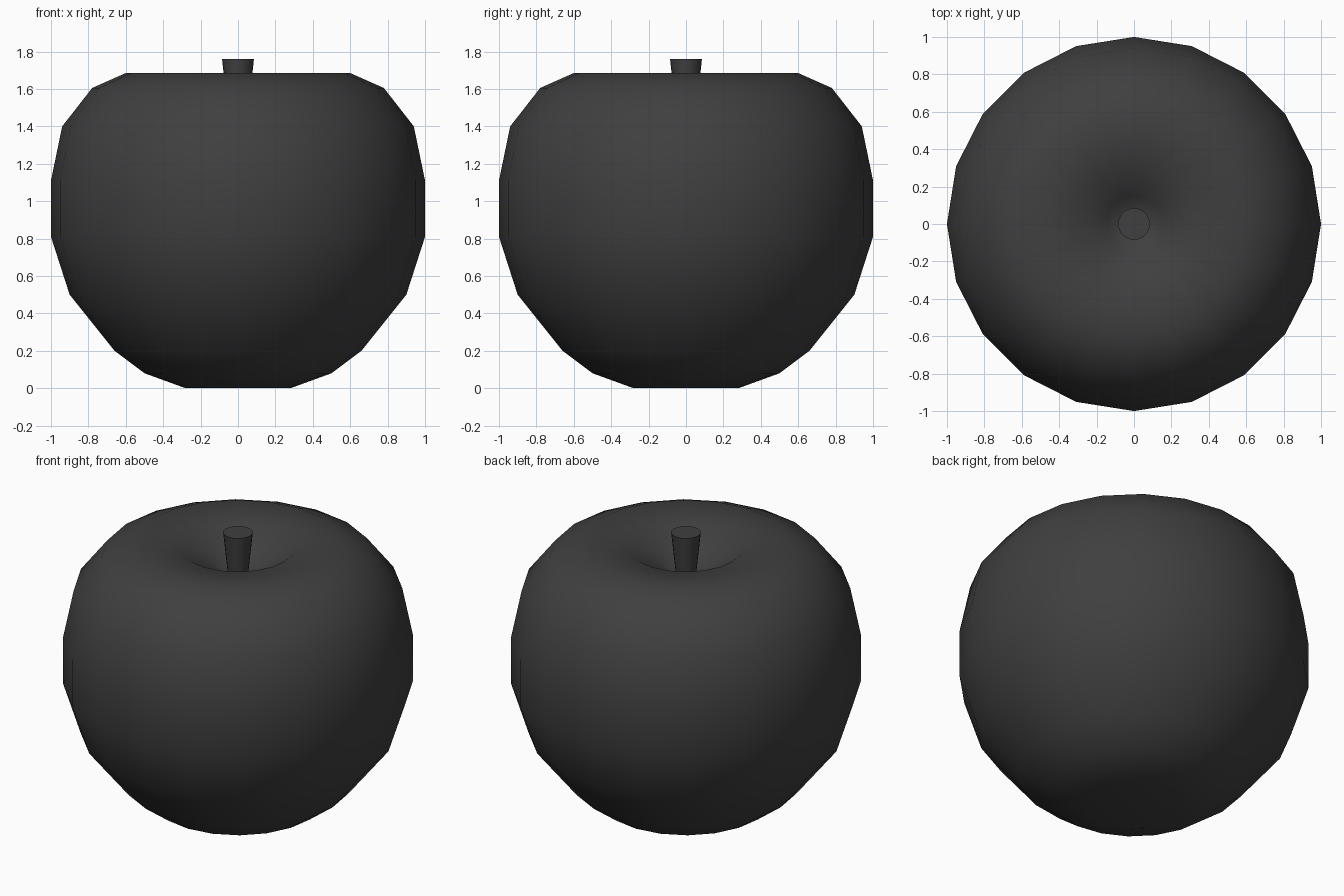
import bpy, bmesh, math

if "Cube" in bpy.data.objects:
    bpy.data.objects.remove(bpy.data.objects["Cube"])

SIDES = 20

mat = bpy.data.materials.new("dark_skin")
mat.diffuse_color = (0.05, 0.05, 0.05, 1)
mat.use_nodes = True
mat.node_tree.nodes["Principled BSDF"].inputs["Base Color"].default_value = mat.diffuse_color


def lathe(name, profile, angle):
    """Revolve (radius, z) points about z; points at radius 0 become poles."""
    bm = bmesh.new()
    verts = [bm.verts.new((r, 0, z)) for r, z in profile]
    edges = [bm.edges.new(pair) for pair in zip(verts, verts[1:])]
    bmesh.ops.spin(bm, geom=verts + edges, cent=(0, 0, 0), axis=(0, 0, 1),
                   angle=math.tau, steps=SIDES)
    bmesh.ops.remove_doubles(bm, verts=bm.verts, dist=1e-4)
    bmesh.ops.recalc_face_normals(bm, faces=bm.faces)
    me = bpy.data.meshes.new(name)
    bm.to_mesh(me)
    bm.free()
    ob = bpy.data.objects.new(name, me)
    bpy.context.collection.objects.link(ob)
    me.materials.append(mat)
    bpy.ops.object.select_all(action='DESELECT')
    ob.select_set(True)
    bpy.context.view_layer.objects.active = ob
    bpy.ops.object.shade_smooth_by_angle(angle=math.radians(angle))
    return ob


# Fruit body: shallow hollow below, deeper dimple around the stem
lathe("apple_body", [(0, 0.04), (0.28, 0), (0.5, 0.08), (0.66, 0.2), (0.9, 0.5),
                     (1, 0.81), (1, 1.11), (0.94, 1.4), (0.78, 1.605),
                     (0.6, 1.685), (0.33, 1.665), (0.15, 1.54), (0, 1.44)], 60)

# Tapered stem rising from the dimple
lathe("stem", [(0, 1.42), (0.05, 1.42), (0.085, 1.76), (0, 1.76)], 40)
